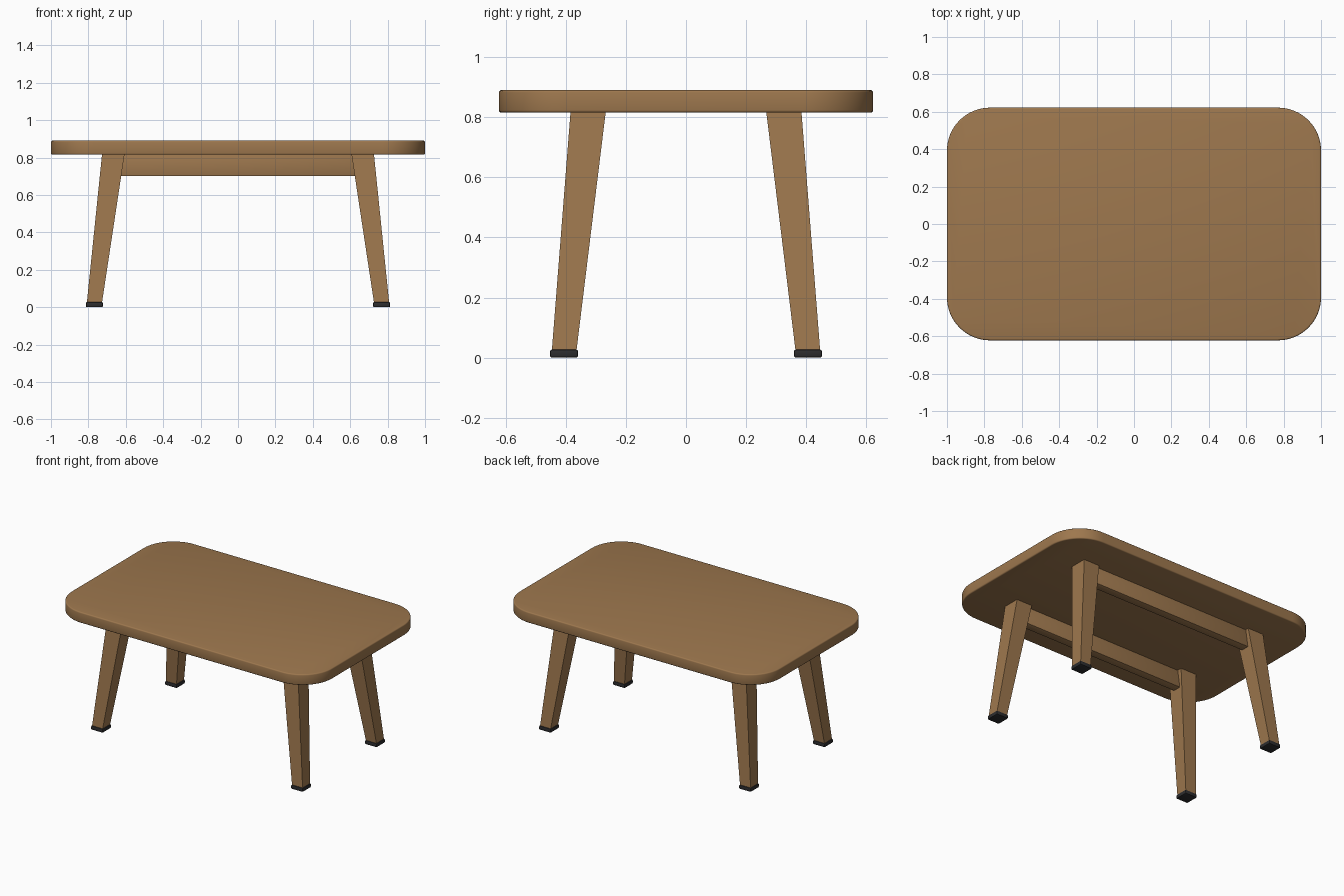
import bpy, bmesh, math

if "Cube" in bpy.data.objects:
    bpy.data.objects.remove(bpy.data.objects["Cube"])


def material(name, rgb):
    m = bpy.data.materials.new(name)
    m.diffuse_color = (*rgb, 1)
    m.use_nodes = True
    m.node_tree.nodes["Principled BSDF"].inputs["Base Color"].default_value = m.diffuse_color
    return m


wood = material("warm wood", (0.34, 0.186, 0.076))
rubber = material("dark rubber", (0.025, 0.025, 0.027))


def loft(name, rings, mat, bevel=0, segments=2):
    """Solid from a stack of matching point rings (bottom to top)."""
    bm = bmesh.new()
    vs = [[bm.verts.new(p) for p in ring] for ring in rings]
    n = len(vs[0])
    for a, b in zip(vs, vs[1:]):
        for i in range(n):
            j = (i + 1) % n
            bm.faces.new((a[i], a[j], b[j], b[i]))
    bm.faces.new(vs[0][::-1])
    bm.faces.new(vs[-1])
    bmesh.ops.recalc_face_normals(bm, faces=bm.faces)
    me = bpy.data.meshes.new(name)
    bm.to_mesh(me)
    bm.free()
    me.materials.append(mat)
    ob = bpy.data.objects.new(name, me)
    bpy.context.collection.objects.link(ob)
    bpy.ops.object.select_all(action='DESELECT')
    ob.select_set(True)
    bpy.context.view_layer.objects.active = ob
    if bevel:
        mod = ob.modifiers.new("soft edges", 'BEVEL')
        mod.width, mod.segments = bevel, segments
        mod.limit_method, mod.angle_limit = 'ANGLE', math.radians(40)
        bpy.ops.object.modifier_apply(modifier=mod.name)
    bpy.ops.object.shade_smooth_by_angle(angle=math.radians(35))
    return ob


def rect(x0, x1, y0, y1, z):
    return [(x0, y0, z), (x1, y0, z), (x1, y1, z), (x0, y1, z)]


def rounded(hx, hy, r, z, steps=16):
    pts = []
    for k, (sx, sy) in enumerate([(1, 1), (-1, 1), (-1, -1), (1, -1)]):
        for i in range(steps + 1):
            a = math.pi / 2 * (k + i / steps)
            pts.append((sx * (hx - r) + r * math.cos(a),
                        sy * (hy - r) + r * math.sin(a), z))
    return pts


# table top with rounded corners
loft("table_top", [rounded(1.0, 0.622, 0.23, z) for z in (0.815, 0.89)], wood, 0.008, 3)

for sy, yn in ((-1, "front"), (1, "back")):
    # splayed tapered legs with foot pads
    for sx, xn in ((-1, "left"), (1, "right")):
        loft(f"{yn}_{xn}_leg",
             [rect(sx * 0.727, sx * 0.808, sy * 0.364, sy * 0.446, 0.025),
              rect(sx * 0.607, sx * 0.727, sy * 0.267, sy * 0.384, 0.817)], wood)
        loft(f"{yn}_{xn}_foot_pad",
             [rect(sx * 0.722, sx * 0.813, sy * 0.359, sy * 0.452, z)
              for z in (0, 0.027)], rubber, 0.006)
    # apron rail between the legs
    loft(f"{yn}_apron",
         [rect(-0.65, 0.65, sy * 0.30, sy * 0.36, z) for z in (0.70, 0.817)], wood, 0.005)
